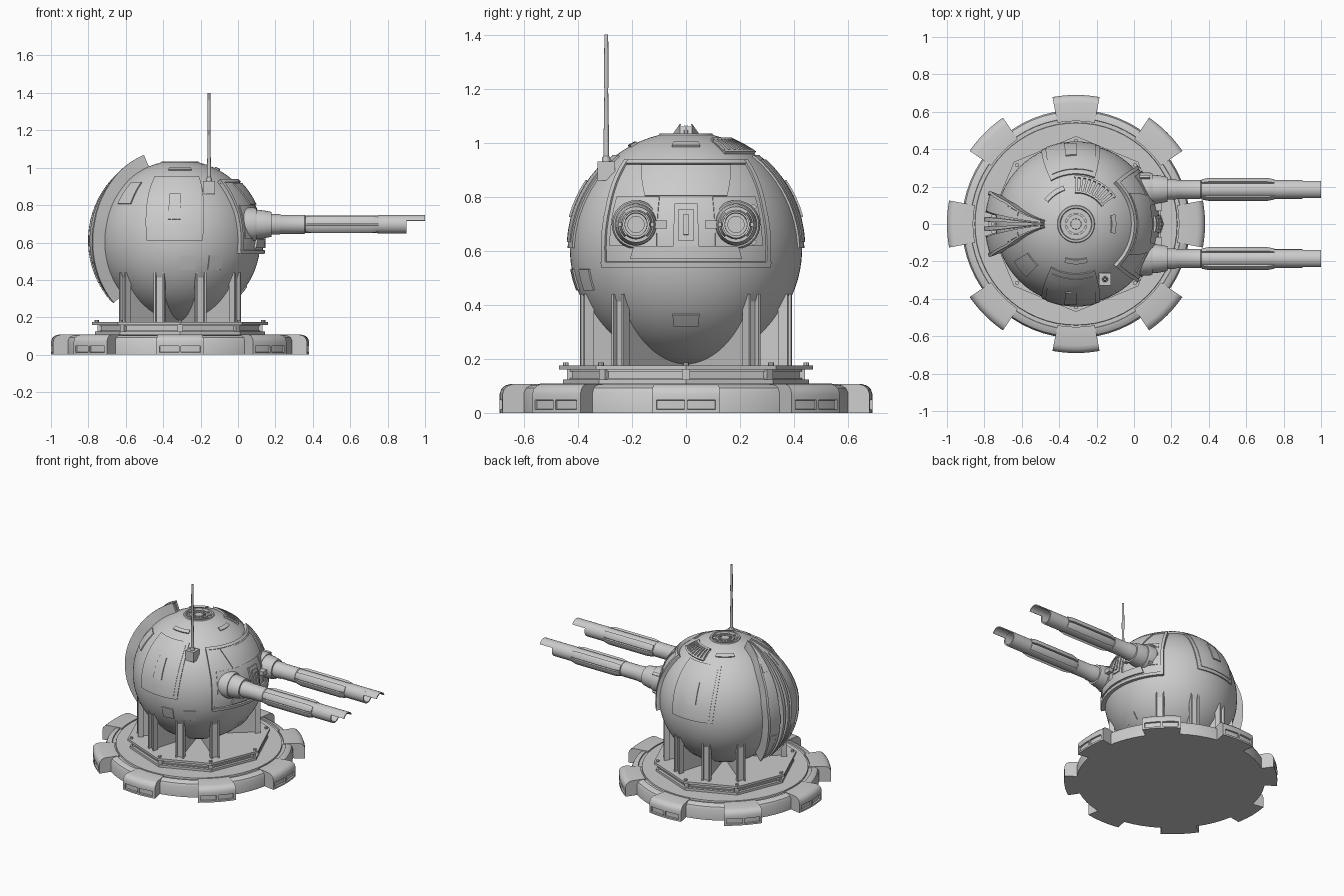
import bpy, bmesh
from math import sin, cos, radians, pi
from mathutils import Matrix, Vector

if "Cube" in bpy.data.objects:
    bpy.data.objects.remove(bpy.data.objects["Cube"])

C = Vector((-0.31, 0, 0.61))      # centre of the ball
AXIS = Matrix.Translation((-0.31, 0, 0))
R = 0.43


def finish(name, bm):
    bmesh.ops.remove_doubles(bm, verts=bm.verts, dist=1e-5)
    bmesh.ops.recalc_face_normals(bm, faces=bm.faces)
    for f in bm.faces:
        f.smooth = True
    for e in bm.edges:
        e.smooth = len(e.link_faces) == 2 and e.calc_face_angle(0) < radians(30)
    me = bpy.data.meshes.new(name)
    bm.to_mesh(me)
    bm.free()
    ob = bpy.data.objects.new(name, me)
    bpy.context.collection.objects.link(ob)
    return ob


def revolve(name, prof, n, mat=AXIS, a0=0, a1=360):
    """Turn a closed (radius, height) loop about local z, capped if partial."""
    bm = bmesh.new()
    full = a1 - a0 == 360
    rings = []
    for i in range(n if full else n + 1):
        a = radians(a0 + (a1 - a0) * i / n)
        rings.append([bm.verts.new(mat @ Vector((r * cos(a), r * sin(a), z))) for r, z in prof])
    m = len(prof)
    for i in range(n):
        p, q = rings[i], rings[(i + 1) % len(rings)]
        for j in range(m):
            bm.faces.new((p[j], q[j], q[(j + 1) % m], p[(j + 1) % m]))
    if not full:
        bm.faces.new(rings[0])
        bm.faces.new(rings[-1])
    return finish(name, bm)


def lerp(vals, t):
    x = t * (len(vals) - 1)
    i = min(int(x), len(vals) - 2)
    return vals[i] + (vals[i + 1] - vals[i]) * (x - i)


def patch(name, left, right, e0, e1, r1, r0=0.41):
    """Solid piece of spherical shell; left/right are azimuth lists from bottom to top."""
    bm = bmesh.new()
    nu = max(1, round(max(abs(b - a) for a, b in zip(left, right)) / 5))
    nv = 2 * max(1, round((e1 - e0) / 10))
    grid = []
    for j in range(nv + 1):
        t = j / nv
        e, a, b = radians(e0 + (e1 - e0) * t), lerp(left, t), lerp(right, t)
        row = []
        for i in range(nu + 1):
            az = radians(a + (b - a) * i / nu)
            d = Vector((cos(e) * cos(az), cos(e) * sin(az), sin(e)))
            row.append(bm.verts.new(C + d * r1))
        grid.append(row)
    for j in range(nv):
        for i in range(nu):
            bm.faces.new((grid[j][i], grid[j][i + 1], grid[j + 1][i + 1], grid[j + 1][i]))
    g = bmesh.ops.extrude_face_region(bm, geom=bm.faces[:], use_keep_orig=True)
    for v in g["geom"]:
        if isinstance(v, bmesh.types.BMVert):
            v.co = C + (v.co - C) * (r0 / r1)
    return finish(name, bm)


def spot(name, az, w, e0, e1, r1):
    return patch(name, [az - w, az - w], [az + w, az + w], e0, e1, r1)


def box(name, centre, size, mat=Matrix()):
    bm = bmesh.new()
    bmesh.ops.create_cube(bm, size=1, matrix=mat @ Matrix.Translation(centre) @ Matrix.Diagonal((*size, 1)))
    return finish(name, bm)


def turned(deg):
    return AXIS @ Matrix.Rotation(radians(deg), 4, 'Z')


# Round base with groove, and eight rounded teeth with twin recesses
revolve("base_disc", [(0, 0), (.61, 0), (.61, .075), (.602, .092), (.585, .102), (.565, .105), (.563, .097),
                      (.542, .097), (.54, .108), (0, .108)], 64)
tooth = [(.55, 0), (.69, 0), (.69, .012), (.68, .014), (.68, .046), (.69, .048), (.69, .07), (.684, .088),
         (.67, .101), (.65, .107), (.55, .107)]
for k in range(8):
    a = 45 * k
    revolve("base_tooth", tooth, 6, AXIS, a - 10.5, a + 10.5)
    for b, w in ((-9.8, .7), (0, .5), (9.8, .7)):
        revolve("tooth_bar", [(.66, .005), (.69, .005), (.69, .055), (.66, .055)], 1, AXIS, a + b - w, a + b + w)
    # Posts and bolts on the octagonal plate
    box("plate_post", (.43, 0, .14), (.02, .03, .045), turned(a))
    revolve("plate_bolt", [(0, .17), (.011, .17), (.011, .186), (0, .186)], 8, turned(a) @ Matrix.Translation((.445, 0, 0)))

# Octagonal plate
revolve("octagon_plate", [(0, .1), (.455, .1), (.455, .124), (.435, .124), (.435, .13), (.425, .13), (.425, .153),
                          (.435, .153), (.435, .16), (.47, .16), (.47, .176), (0, .176)], 8)

# Eight support fins with channel-shaped outer beams
for q in (39.5, 73.5, 106.5, 140.5):
    for a in (q, -q):
        m = turned(a)
        box("support_fin", (.19, 0, .305), (.37, .016, .27), m)
        box("support_beam", (.373, 0, .308), (.016, .055, .265), m)
        for s in (-1, 1):
            box("support_flange", (.382, s * .023, .308), (.036, .01, .265), m)

# Ball body with recessed crown
arc = [(R * cos(radians(e)), .61 + R * sin(radians(e))) for e in [-90 + 166.5 * i / 36 for i in range(37)]]
arc[0] = (0, .18)
revolve("ball_body", arc + [(.097, 1.034), (.086, 1.034), (.082, 1.018), (0, 1.018)], 72)
revolve("crown_ring", [(.048, 1.01), (.06, 1.01), (.06, 1.03), (.048, 1.03)], 32)
revolve("crown_boss", [(0, 1.01), (.03, 1.01), (.028, 1.03), (0, 1.03)], 24)
for k in range(10):
    box("crown_spoke", (.055, 0, 1.019), (.056, .009, .014), turned(36 * k))

# Side hatches with frame and window
for s in (1, -1):
    a = 94 * s
    patch("side_hatch", [a - 20, a - 26], [a + 20, a + 26], 0, 52, .438)
    patch("hatch_panel", [a - 17, a - 22], [a + 17, a + 22], 3, 48, .442)
    spot("hatch_window", a, 4.5, 15, 34, .449)

# Rear armour: tapered ribs running over the back
for s in (1, -1):
    edge = lambda *v: [180 + s * x for x in v]
    patch("rear_armour_outer", edge(5, 7, 8, 6, 2.5), edge(17, 20, 21, 18, 7), -42, 67, .488)
    patch("rear_armour_rim", edge(15, 18, 19, 16, 5.5), edge(17, 20, 21, 18, 7), -42, 67, .498)
    patch("rear_armour_inner", edge(1, 1.5, 1.5, 1.5, .8), edge(3, 4, 4.5, 4, 2), -42, 67, .492)
    patch("rear_inlay", edge(10, 10), edge(16, 17), -36, -14, .492)
    patch("rear_inlay_top", edge(9, 8), edge(15, 12), 38, 50, .492)

# Small covers on the ball
spot("rear_cover", -141, 8, 27, 46, .437)
spot("low_cover_a", -84, 5.5, -21, -10.5, .436)
spot("low_cover_b", -63, 5.5, -21, -10.5, .436)
spot("chin_cover", 0, 8, -42, -34.5, .436)
for a in (0, -90, 125):
    spot("crown_strip", a, 17 if a else 14, 60.5, 64, .438)
spot("vent_base", 63, 29, 54.5, 67, .433)
for k in range(9):
    spot("vent_slat", 37 + 6.5 * k, 1.7, 55.5, 66, .442)
spot("vent_rim", 63, 29, 54, 55.5, .442)
spot("vent_rim_top", 63, 29, 66, 67.5, .442)

# Gun shield: base shell, raised border and panels
patch("gun_shield", [-44, -44, -47], [44, 44, 47], -9, 46.5, .446)
patch("shield_sill", [-44, -44], [44, 44], -9, -6.5, .458)
patch("shield_header", [-47, -47], [47, 47], 44, 46.5, .453)
patch("shield_brow", [-22, -30], [22, 30], 25.5, 43, .453)
patch("shield_lower_bar", [-27, -25], [27, 25], -5, 1, .458)
for s in (1, -1):
    patch("shield_edge", [41.5 * s, 41.5 * s, 43.5 * s], [44 * s, 44 * s, 47 * s], -9, 46.5, .454)
    patch("shield_cheek", [14 * s, 14 * s], [39 * s, 39 * s], 1, 25, .451)
    box("gun_bracket", (.115, s * .093, .697), (.07, .045, .03))
spot("sensor_frame", 0, 5.8, .5, 21, .458)
spot("sensor_plate", 0, 3.6, 3.5, 18, .465)
spot("sensor_slot", 0, 1.2, 6, 15.5, .471)

# Twin guns, turned about the x axis
for s in (1, -1):
    m = Matrix.Translation((0, s * .185, .697)) @ Matrix.Rotation(pi / 2, 4, 'Y')
    revolve("gun_mantlet", [(0, 0), (.09, 0), (.09, .085), (.084, .1), (.078, .1), (.075, .135), (.066, .18), (0, .18)], 32, m)
    revolve("gun_barrel", [(0, .1), (.055, .1), (.055, .22), (.051, .23), (.051, .355), (.047, .36), (.047, .745),
                           (.05, .75), (.05, .9), (.041, .9), (.041, .7), (.03, .7), (.03, .5), (0, .5)], 32, m)
    revolve("barrel_lip", [(.041, .88), (.05, .88), (.05, 1), (.043, 1)], 12, m, 116, 244)
    for side in (90, 270):
        for g in (-1, 1):
            a, b = sorted((side + 5 * g, side + 48 * g))
            revolve("barrel_sleeve", [(.04, .36), (.054, .36), (.062, .4), (.062, .71), (.054, .75), (.04, .75)], 5, m, a, b)
    for a in (135, 45, 180 + 45 * s):
        revolve("mantlet_lug", [(.07, .03), (.1, .03), (.1, .085), (.07, .085)], 2, m, a - 6, a + 6)

# Antenna with socket
box("antenna_socket", (-.155, -.295, .895), (.065, .065, .07))
revolve("antenna_rod", [(0, .92), (.017, .92), (.015, .945), (.011, .95), (.007, 1.2), (.009, 1.21),
                        (.007, 1.4), (0, 1.4)], 12, Matrix.Translation((-.155, -.295, 0)))
